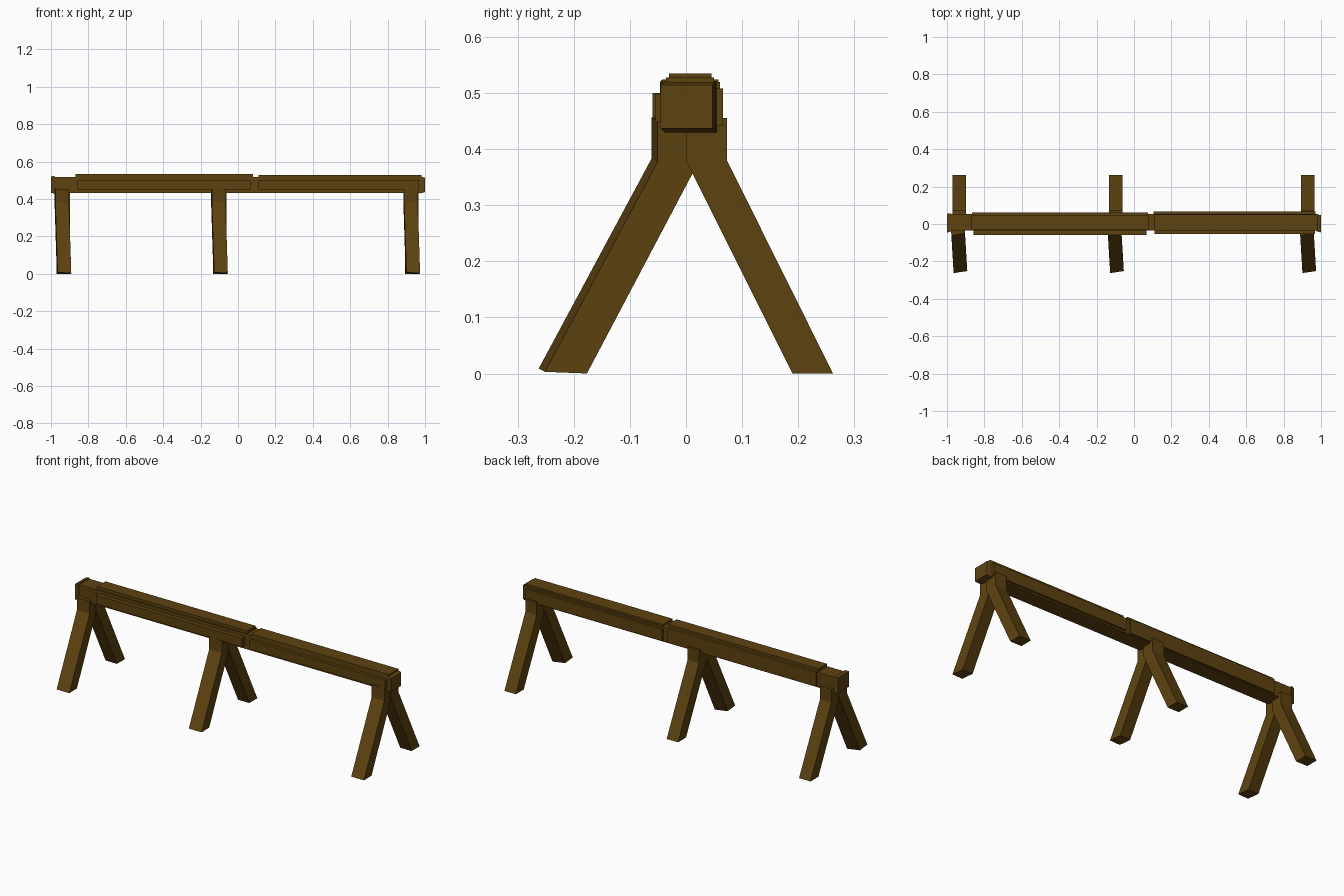
import bpy, bmesh

if "Cube" in bpy.data.objects:
    bpy.data.objects.remove(bpy.data.objects["Cube"])

wood = bpy.data.materials.new("dark_wood")
wood.diffuse_color = (0.11, 0.055, 0.005, 1)
wood.use_nodes = True
wood.node_tree.nodes["Principled BSDF"].inputs["Base Color"].default_value = wood.diffuse_color


def finish(name, bm):
    bmesh.ops.recalc_face_normals(bm, faces=bm.faces)
    me = bpy.data.meshes.new(name)
    bm.to_mesh(me)
    bm.free()
    me.materials.append(wood)
    ob = bpy.data.objects.new(name, me)
    bpy.context.collection.objects.link(ob)
    return ob


def box(name, x, y, z, taper=None):
    """Box from (min, max) ranges; taper = (x side, inset) shrinks one end face."""
    bm = bmesh.new()
    bmesh.ops.create_cube(bm, size=1)
    for v in bm.verts:
        inset = taper[1] if taper and v.co.x * taper[0] > 0 else 0
        v.co = [r[0] if c < 0 else r[1] for c, r in zip(v.co, (x, y, z))]
        v.co.y += inset if v.co.y == min(y, key=lambda a: abs(a - v.co.y)) and v.co.y < sum(y) / 2 else -inset
        v.co.z += inset if v.co.z < sum(z) / 2 else -inset
    return finish(name, bm)


def leg(name, xc, profile, width, lean=0, twist=0, roll=0):
    """Bent leg: a y-z profile extruded along x, with a slight crooked set."""
    bm = bmesh.new()
    ends = [[bm.verts.new((s * width / 2, y, z)) for y, z in profile] for s in (-1, 1)]
    for ring in ends:
        bm.faces.new(ring)
    n = len(profile)
    for i in range(n):
        j = (i + 1) % n
        bm.faces.new((ends[0][i], ends[0][j], ends[1][j], ends[1][i]))
    for v in bm.verts:
        dx, y, z = v.co
        v.co = (xc + dx - lean * (y + 0.056), y + twist * dx, z - roll * dx)
    return finish(name, bm)


# Beam with end caps
box("beam", (-0.985, 0.98), (-0.036, 0.053), (0.432, 0.518))
box("left_end_cap", (-1.0, -0.98), (-0.042, 0.058), (0.429, 0.524), (-1, 0.004))
box("right_end_cap", (0.972, 1.0), (-0.038, 0.054), (0.43, 0.521), (1, 0.007))

# Thin boards on the top, front and back of the beam, in two lengths
box("top_board_left", (-0.87, 0.08), (-0.03, 0.045), (0.51, 0.535))
box("top_board_right", (0.11, 0.98), (-0.036, 0.05), (0.51, 0.528))
box("front_board_left", (-0.858, 0.068), (-0.06, -0.03), (0.45, 0.50))
box("front_board_right", (0.11, 0.968), (-0.054, -0.03), (0.448, 0.498))
box("back_board_left", (-0.865, 0.075), (0.045, 0.061), (0.437, 0.52))
box("back_board_right", (0.105, 0.97), (0.045, 0.066), (0.441, 0.508))

# Three pairs of splayed legs
back = [(0.19, 0), (0.262, 0), (0.073, 0.38), (0.073, 0.455), (0, 0.455), (0, 0.38)]
front = [(-0.182, 0.003), (-0.257, 0.006), (-0.056, 0.38),
         (-0.056, 0.453), (0.017, 0.453), (0.017, 0.38)]
for place, xb, xf in (("left", -0.935, -0.94), ("middle", -0.097, -0.103), ("right", 0.93, 0.925)):
    leg("back_leg_" + place, xb, back, 0.072)
    leg("front_leg_" + place, xf, front, 0.073, lean=0.06, twist=0.15, roll=0.08)
